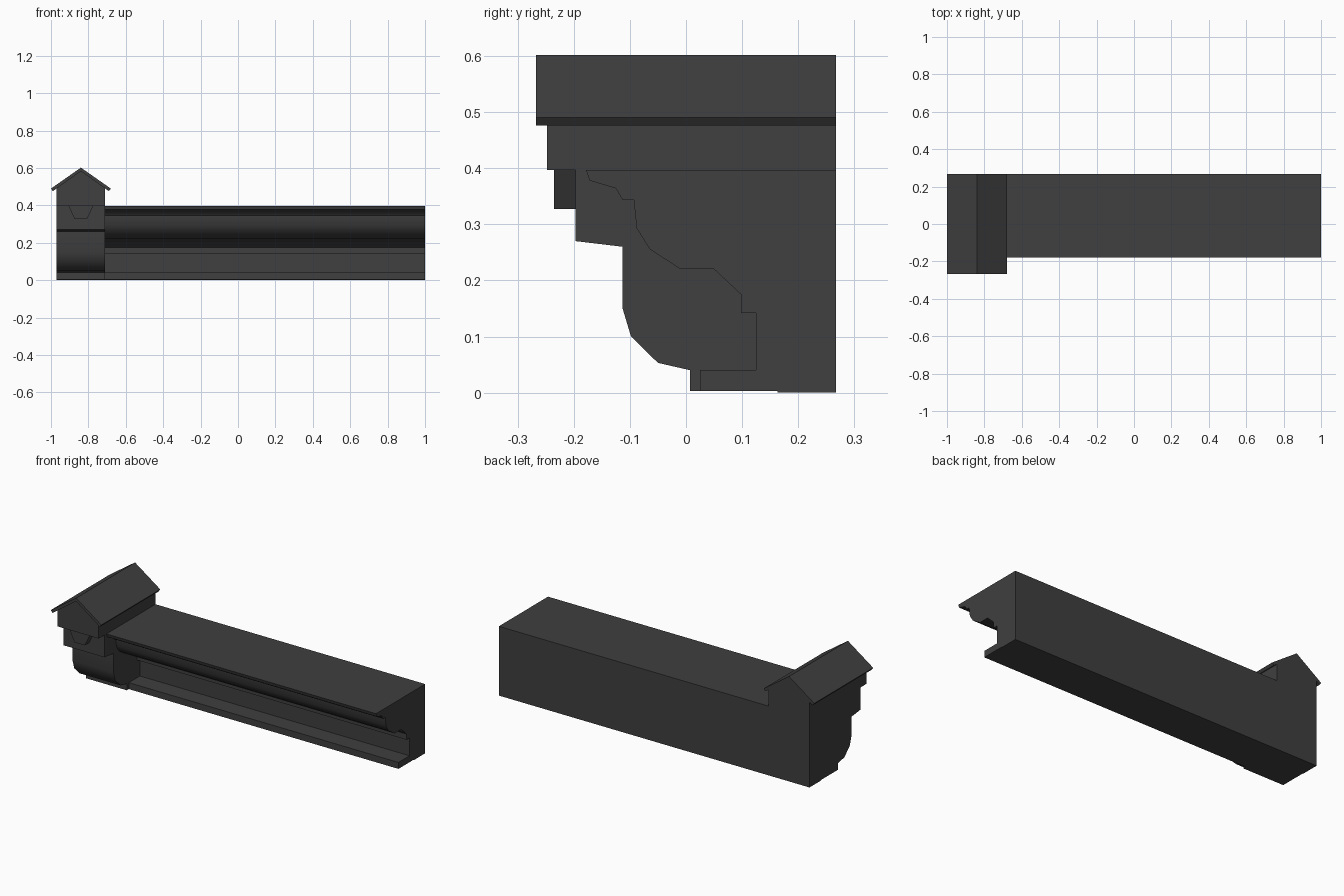
import bpy, bmesh
from math import radians

cube = bpy.data.objects.get("Cube")
if cube:
    bpy.data.objects.remove(cube, do_unlink=True)

grey = bpy.data.materials.new("dark grey")
grey.use_nodes = True
COLOUR = (0.05, 0.05, 0.05, 1)
grey.diffuse_color = COLOUR
bsdf = next(n for n in grey.node_tree.nodes if n.type == 'BSDF_PRINCIPLED')
bsdf.inputs["Base Color"].default_value = COLOUR


def extrude(name, profile, axis, start, end, smooth=False):
    """Sweep a closed profile: (y, z) along x, or (x, z) along y."""
    bm = bmesh.new()

    def place(p, t):
        return (t, p[0], p[1]) if axis == 'x' else (p[0], t, p[1])

    face = bm.faces.new([bm.verts.new(place(p, start)) for p in profile])
    swept = bmesh.ops.extrude_face_region(bm, geom=[face])["geom"]
    offset = (end - start, 0, 0) if axis == 'x' else (0, end - start, 0)
    bmesh.ops.translate(bm, vec=offset,
                        verts=[v for v in swept if isinstance(v, bmesh.types.BMVert)])
    bmesh.ops.recalc_face_normals(bm, faces=bm.faces)
    mesh = bpy.data.meshes.new(name)
    bm.to_mesh(mesh)
    bm.free()
    mesh.materials.append(grey)
    obj = bpy.data.objects.new(name, mesh)
    bpy.context.collection.objects.link(obj)
    if smooth:
        bpy.ops.object.select_all(action='DESELECT')
        obj.select_set(True)
        bpy.context.view_layer.objects.active = obj
        bpy.ops.object.shade_smooth_by_angle(angle=radians(44))
    return obj


def symmetric(half):
    """Mirror right-hand (dx, z) points about the bracket centre line."""
    return ([(MID + x, z) for x, z in half]
            + [(MID - x, z) for x, z in reversed(half) if x > 0])


BACK, MID, HALF = 0.267, -0.84, 0.13
LEDGE = 0.397

# Long moulded cornice
cornice = [(BACK, LEDGE), (-0.178, LEDGE), (-0.172, 0.378), (-0.125, 0.364),
           (-0.113, 0.343), (-0.093, 0.343), (-0.088, 0.293), (-0.065, 0.256),
           (-0.01, 0.22), (0.05, 0.22), (0.098, 0.175), (0.098, 0.142),
           (0.125, 0.142), (0.125, 0.04), (0.025, 0.04), (0.025, 0.003),
           (0.163, 0.003), (0.163, 0), (BACK, 0)]
extrude("cornice", cornice, 'x', MID + HALF, 1, smooth=True)

# Bracket with rounded foot
bracket = [(BACK, LEDGE), (-0.197, LEDGE), (-0.197, 0.27), (-0.113, 0.26),
           (-0.113, 0.15), (-0.098, 0.1), (-0.05, 0.053), (0.007, 0.04),
           (0.007, 0.003), (0.163, 0.003), (0.163, 0), (BACK, 0)]
extrude("bracket", bracket, 'x', MID - HALF, MID + HALF, smooth=True)

# Gabled block above the bracket
extrude("gable_block", symmetric([(0, 0.585), (HALF, 0.493), (HALF, LEDGE)]),
        'y', -0.248, BACK)

# Tapered pendant under the block
extrude("pendant", symmetric([(0.066, LEDGE), (0.033, 0.327)]), 'y', -0.235, -0.197)

# Thin pitched roof
roof = [(MID, 0.602), (MID + 0.16, 0.49), (MID + 0.15, 0.476), (MID, 0.583),
        (MID - 0.15, 0.476), (MID - 0.16, 0.49)]
extrude("roof", roof, 'y', -BACK, BACK)
